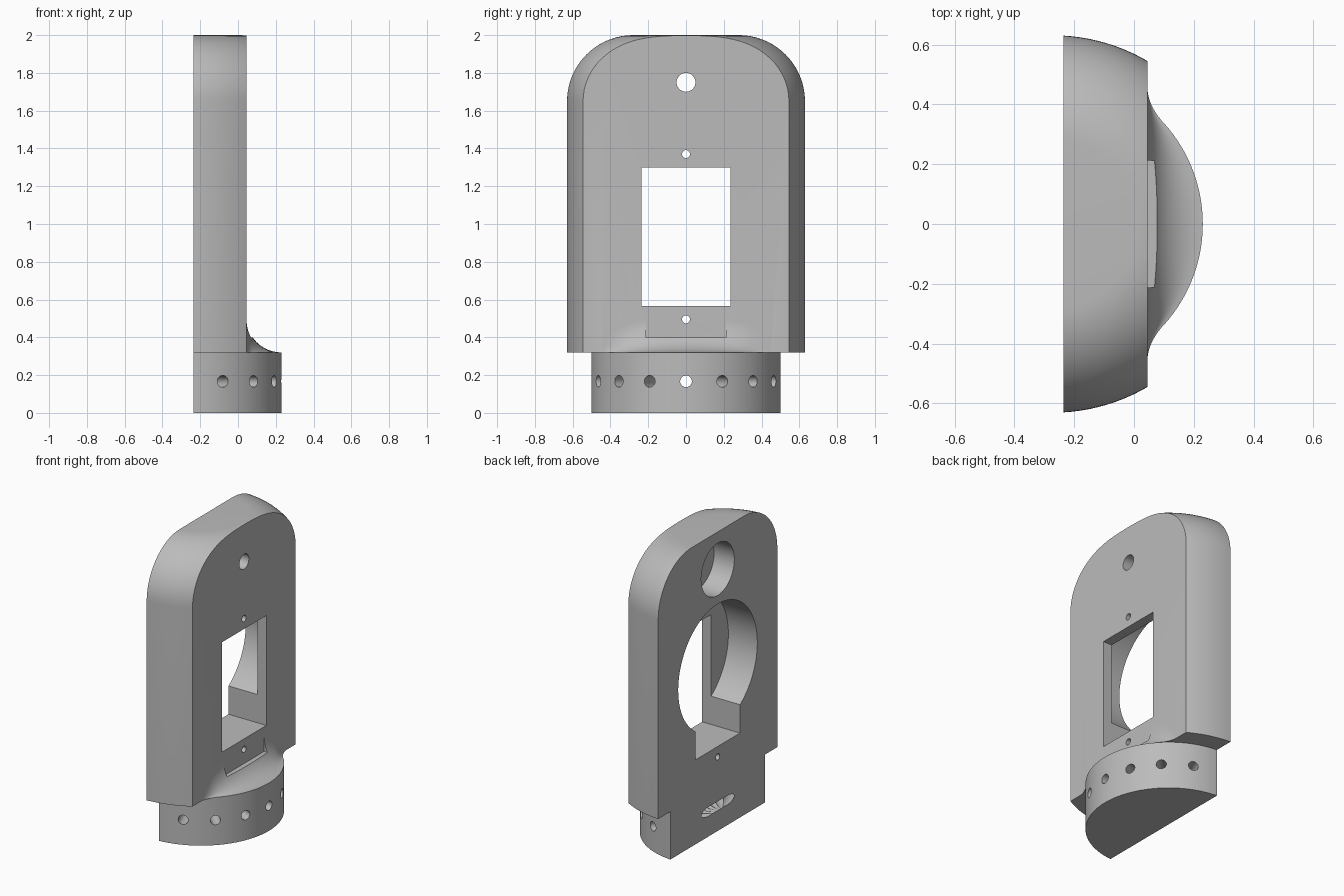
import bpy, bmesh
from math import sin, cos, pi, sqrt, radians
from mathutils import Vector, Matrix

if "Cube" in bpy.data.objects:
    bpy.data.objects.remove(bpy.data.objects["Cube"])

AXIS, BACK, FACE = -0.273, -0.235, 0.045   # lathe axis, back plane, front plane (x)
PLATE_R, BASE_R, FILLET_R = 0.631, 0.503, 0.35
STEP_Z, TOP_Z = 0.32, 2.0

grey = bpy.data.materials.new("plain grey")
grey.use_nodes = True
colour = (0.5, 0.5, 0.5, 1)
grey.diffuse_color = colour
grey.node_tree.nodes["Principled BSDF"].inputs["Base Color"].default_value = colour


def make_object(name, bm):
    bmesh.ops.recalc_face_normals(bm, faces=bm.faces)
    mesh = bpy.data.meshes.new(name)
    bm.to_mesh(mesh)
    bm.free()
    mesh.materials.append(grey)
    obj = bpy.data.objects.new(name, mesh)
    bpy.context.collection.objects.link(obj)
    return obj


def slice_off(bm, x, side):
    """Remove everything beyond x on one side and close the cut."""
    geom = bm.verts[:] + bm.edges[:] + bm.faces[:]
    bmesh.ops.bisect_plane(bm, geom=geom, plane_co=(x, 0, 0),
                           plane_no=(side, 0, 0), clear_outer=True)
    bmesh.ops.holes_fill(bm, edges=[e for e in bm.edges if e.is_boundary], sides=0)


def lathe(name, profile, front=None):
    """Turn an (r, z) profile about the upright axis, then cut it flat."""
    bm = bmesh.new()
    verts = [bm.verts.new((AXIS + r, 0, z)) for r, z in profile]
    edges = [bm.edges.new(pair) for pair in zip(verts, verts[1:])]
    bmesh.ops.spin(bm, geom=verts + edges, cent=(AXIS, 0, 0), axis=(0, 0, 1),
                   angle=2 * pi, steps=128)
    bmesh.ops.remove_doubles(bm, verts=bm.verts, dist=1e-5)
    slice_off(bm, BACK, -1)
    if front is not None:
        slice_off(bm, front, 1)
    return make_object(name, bm)


def rod(name, start, end, radius, sides=48):
    a, b = Vector(start), Vector(end)
    turn = (b - a).to_track_quat('Z', 'Y').to_matrix().to_4x4()
    bm = bmesh.new()
    bmesh.ops.create_cone(bm, cap_ends=True, segments=sides, radius1=radius,
                          radius2=radius, depth=(b - a).length,
                          matrix=Matrix.Translation((a + b) / 2) @ turn)
    return make_object(name, bm)


def block(name, low, high):
    a, b = Vector(low), Vector(high)
    bm = bmesh.new()
    bmesh.ops.create_cube(bm, size=1, matrix=Matrix.Translation((a + b) / 2)
                          @ Matrix.Diagonal((*(b - a), 1)))
    return make_object(name, bm)


def combine(target, tool, operation):
    mod = target.modifiers.new("combine", 'BOOLEAN')
    mod.operation, mod.solver, mod.object = operation, 'EXACT', tool
    bpy.context.view_layer.objects.active = target
    bpy.ops.object.modifier_apply(modifier=mod.name)
    bpy.data.objects.remove(tool)


# Upright plate: turned body with a rounded top, sliced to a slab
shoulder = [(PLATE_R - FILLET_R * (1 - cos(a)), TOP_Z - FILLET_R * (1 - sin(a)))
            for a in (radians(5 * i) for i in range(19))]
plate = lathe("mounting_plate", [(0, STEP_Z), (PLATE_R, STEP_Z)] + shoulder
              + [(0, TOP_Z)], front=FACE)

# Round base segment
base = lathe("round_base", [(0, 0), (BASE_R, 0), (BASE_R, STEP_Z), (0, STEP_Z)])

# Concave blend between the base and the plate
REACH, JOIN, RISE, COLUMNS, STEPS = 0.46, 0.34, 0.185, 64, 12


def ledge(y):
    y = abs(y)
    if y < JOIN:
        return AXIS + sqrt(BASE_R ** 2 - y ** 2) - FACE
    tail = AXIS + sqrt(BASE_R ** 2 - JOIN ** 2) - FACE
    return tail * ((REACH - y) / (REACH - JOIN)) ** 2


bm = bmesh.new()
rings = []
for c in range(COLUMNS + 1):
    y = REACH * (2 * c / COLUMNS - 1)
    height = max(0.02, RISE * sqrt(1 - (abs(y) / REACH) ** 4))
    section = [(0, STEP_Z)]
    for s in range(STEPS + 1):
        a = pi / 2 * s / STEPS
        section.append((FACE - 0.0005 + ledge(y) * (1 - sin(a)),
                        STEP_Z + height * (1 - cos(a))))
    section.append((0, STEP_Z + height))
    rings.append([bm.verts.new((x, y, z)) for x, z in section])
for p, q in zip(rings, rings[1:]):
    for i in range(len(p)):
        j = (i + 1) % len(p)
        bm.faces.new((p[i], p[j], q[j], q[i]))
bm.faces.new(rings[0])
bm.faces.new(rings[-1])
blend = make_object("blend", bm)
combine(blend, block("notch", (0.02, -0.213, 0.4), (0.4, 0.213, 0.6)), 'DIFFERENCE')

combine(plate, blend, 'UNION')

# Window with a round pocket behind it
combine(plate, block("window", (-0.5, -0.235, 0.565), (0.5, 0.235, 1.3)), 'DIFFERENCE')
combine(plate, rod("pocket", (-0.5, 0, 1.1), (FACE - 0.066, 0, 1.1), 0.418, 96), 'DIFFERENCE')

# Upper hole with its counterbore, and the two screw holes
combine(plate, rod("counterbore", (-0.5, 0, 1.75), (BACK + 0.15, 0, 1.75), 0.175, 64), 'DIFFERENCE')
for z, radius in ((1.75, 0.05), (1.37, 0.021), (0.495, 0.021)):
    combine(plate, rod("hole", (-0.5, 0, z), (0.5, 0, z), radius), 'DIFFERENCE')

# Radial holes around the base, meeting at the axis
for i in range(-3, 4):
    a = radians(22.5 * i)
    combine(base, rod("radial_hole", (AXIS, 0, 0.167),
                      (AXIS + 0.7 * cos(a), 0.7 * sin(a), 0.167), 0.031, 32), 'DIFFERENCE')

for obj in (plate, base):
    bpy.ops.object.select_all(action='DESELECT')
    obj.select_set(True)
    bpy.context.view_layer.objects.active = obj
    bpy.ops.object.shade_smooth_by_angle(angle=radians(30))
